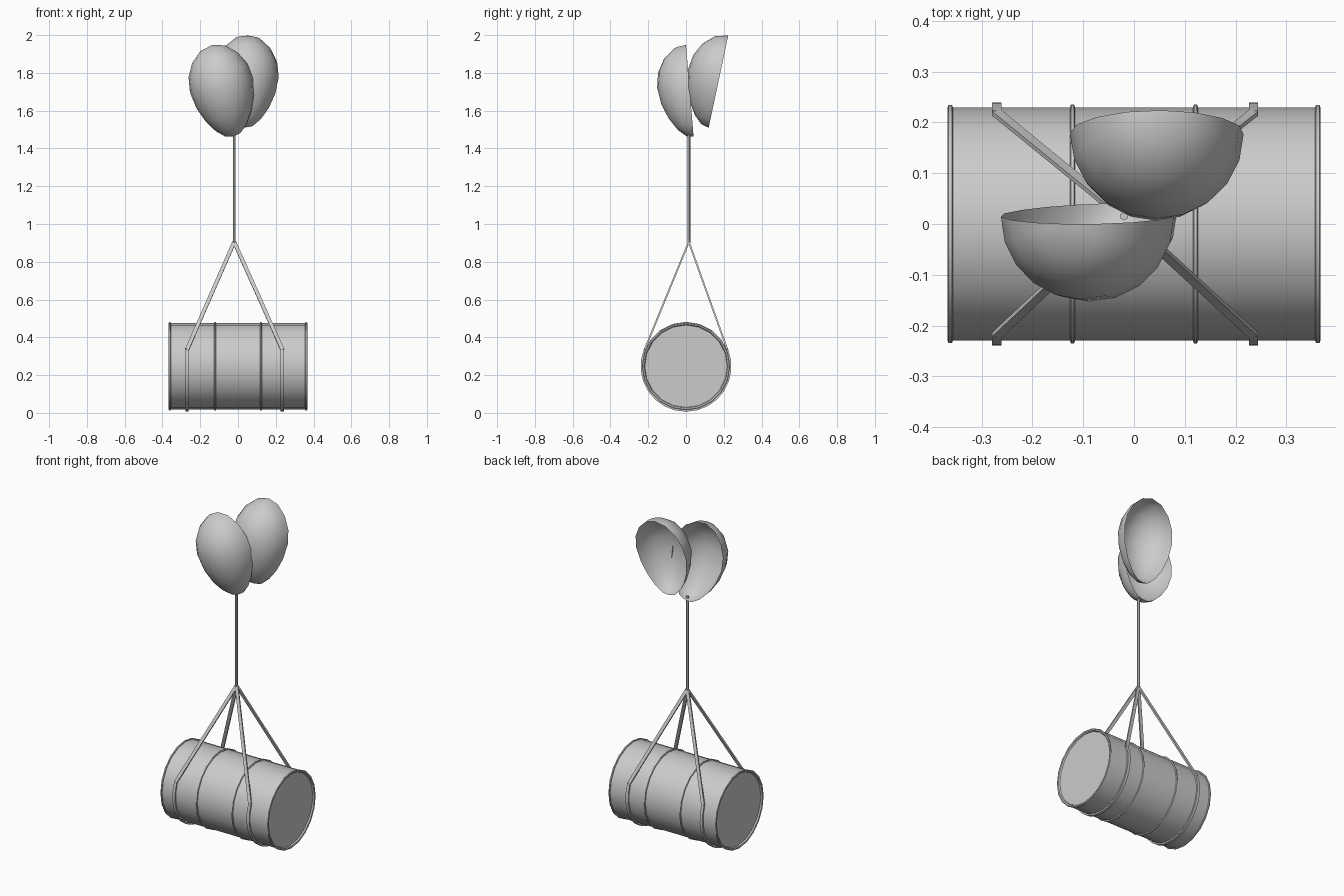
import bpy, bmesh
from math import sin, cos, pi, radians
from mathutils import Matrix, Vector

if "Cube" in bpy.data.objects:
    bpy.data.objects.remove(bpy.data.objects["Cube"])

CZ = 0.247                      # barrel axis height
APEX = Vector((-0.02, 0.015, 0.905))


def finish(name, bm, normals=True):
    bmesh.ops.remove_doubles(bm, verts=bm.verts, dist=1e-5)
    if normals:
        bmesh.ops.recalc_face_normals(bm, faces=bm.faces)
    me = bpy.data.meshes.new(name)
    bm.to_mesh(me)
    bm.free()
    ob = bpy.data.objects.new(name, me)
    bpy.context.collection.objects.link(ob)
    bpy.ops.object.select_all(action='DESELECT')
    ob.select_set(True)
    bpy.context.view_layer.objects.active = ob
    bpy.ops.object.shade_smooth_by_angle(angle=radians(35))
    return ob


def lathe(bm, profile, a0, a1, steps):
    """Revolve (height, radius) points about z."""
    rings = [[bm.verts.new((r * cos(a), r * sin(a), h)) for h, r in profile]
             for a in (a0 + (a1 - a0) * i / steps for i in range(steps + 1))]
    for p, q in zip(rings, rings[1:]):
        for i in range(len(profile) - 1):
            bm.faces.new((p[i], q[i], q[i + 1], p[i + 1]))


def ribbon(name, path, width, thick):
    """Closed flat band along a path, its width lying along x."""
    bm = bmesh.new()
    rings = []
    n = len(path)
    for i, p in enumerate(path):
        t = (path[min(i + 1, n - 1)] - path[max(i - 1, 0)]).normalized()
        x = Vector((1, 0, 0))
        w = (x - t * x.dot(t)).normalized()
        u = t.cross(w)
        rings.append([bm.verts.new(p + w * a * width / 2 + u * b * thick / 2)
                      for a, b in ((-1, -1), (1, -1), (1, 1), (-1, 1))])
    for p, q in zip(rings, rings[1:]):
        for k in range(4):
            bm.faces.new((p[k], p[(k + 1) % 4], q[(k + 1) % 4], q[k]))
    bm.faces.new(rings[0])
    bm.faces.new(rings[-1])
    return finish(name, bm)


# barrel: rolled rims, two ribs, recessed ends
half = [(0.0, 0.229), (0.116, 0.229), (0.118, 0.235), (0.124, 0.235),
        (0.126, 0.229), (0.356, 0.229), (0.358, 0.234), (0.365, 0.234),
        (0.367, 0.229), (0.365, 0.222), (0.357, 0.218), (0.357, 0.0)]
profile = [(-h, r) for h, r in reversed(half[1:])] + half
bm = bmesh.new()
lathe(bm, profile, 0, 2 * pi, 20)
bm.transform(Matrix.Translation((0, 0, CZ)) @ Matrix.Rotation(pi / 2, 4, 'Y'))
bmesh.ops.dissolve_degenerate(bm, dist=1e-6, edges=bm.edges)
finish("barrel", bm)

# slings: legs from the knot, round the underside of the barrel
for side, x in (("left", -0.27), ("right", 0.235)):
    R, a = 0.236, radians(22)
    arc = [Vector((x, R * cos(t), CZ + R * sin(t)))
           for t in (a - (pi + 2 * a) * i / 16 for i in range(17))]
    ribbon(side + "_sling_loop", arc, 0.018, 0.009)
    for end, p in (("back", arc[0]), ("front", arc[-1])):
        ribbon(f"{side}_{end}_sling_leg", [p, APEX], 0.02, 0.009)

# main rope
bm = bmesh.new()
bmesh.ops.create_cone(bm, cap_ends=True, segments=6, radius1=0.008,
                      radius2=0.008, depth=0.58)
bm.transform(Matrix.Translation((-0.02, 0.015, 1.19)))
finish("main_rope", bm)

# two open half-egg canopies
egg = [(0, 0), (0.01, 0.042), (0.05, 0.085), (0.11, 0.124), (0.19, 0.156),
       (0.28, 0.171), (0.36, 0.16), (0.43, 0.124), (0.482, 0.066), (0.499, 0)]
for name, tip, lean, pitch in (("front_canopy", (-0.025, 0.04, 1.463), -13, 4.7),
                               ("back_canopy", (0.035, 0.12, 1.51), 2, -12)):
    bm = bmesh.new()
    lathe(bm, egg, pi, 2 * pi, 10)
    bm.transform(Matrix.Translation(tip)
                 @ Matrix.Rotation(radians(pitch), 4, 'X')
                 @ Matrix.Rotation(radians(lean), 4, 'Y'))
    finish(name, bm, False)
